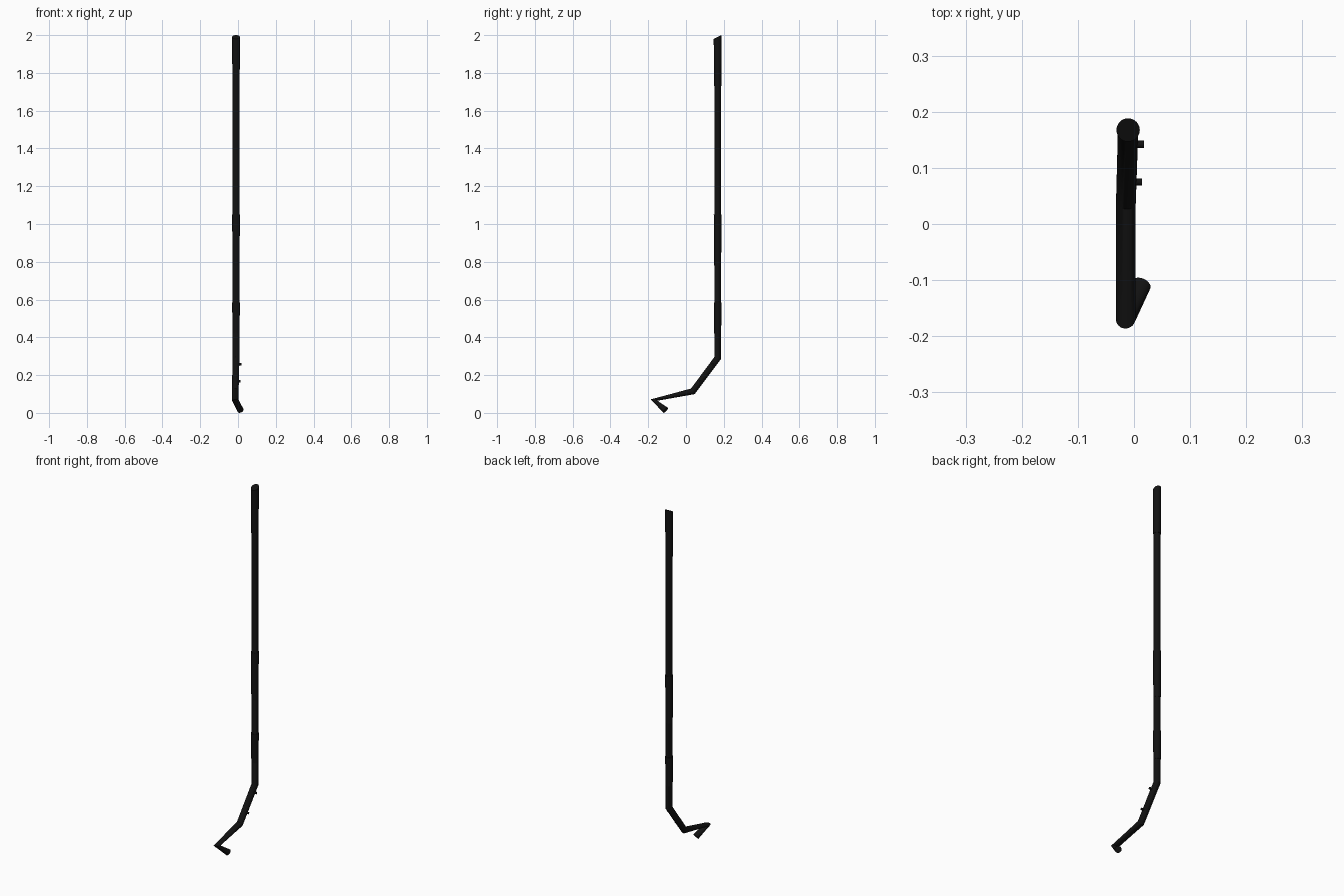
import bpy, bmesh
from math import cos, sin, pi, radians
from mathutils import Vector

if "Cube" in bpy.data.objects:
    bpy.data.objects.remove(bpy.data.objects["Cube"])

black = bpy.data.materials.new("black_metal")
black.diffuse_color = (0.006, 0.006, 0.006, 1)
black.use_nodes = True
black.node_tree.nodes["Principled BSDF"].inputs["Base Color"].default_value = black.diffuse_color
SIDES = 32


def finish(bm, name):
    bmesh.ops.recalc_face_normals(bm, faces=bm.faces)
    mesh = bpy.data.meshes.new(name)
    bm.to_mesh(mesh)
    bm.free()
    obj = bpy.data.objects.new(name, mesh)
    bpy.context.collection.objects.link(obj)
    mesh.materials.append(black)
    bpy.ops.object.select_all(action='DESELECT')
    bpy.context.view_layer.objects.active = obj
    obj.select_set(True)
    bpy.ops.object.shade_smooth_by_angle(angle=radians(35))
    return obj


def tube(name, points, radii, tangents=None, slant=0.0):
    """Capped round tube through points; slant tilts the first ring in y."""
    pts = [Vector(p) for p in points]
    tangents = tangents or {}
    bm = bmesh.new()
    rings = []
    for i, p in enumerate(pts):
        t = Vector()
        if i > 0:
            t += (p - pts[i - 1]).normalized()
        if i < len(pts) - 1:
            t += (pts[i + 1] - p).normalized()
        t = Vector(tangents.get(i, t)).normalized()
        side = Vector((1, 0, 0)) if abs(t.x) < 0.9 else Vector((0, 1, 0))
        u = (side - t * side.dot(t)).normalized()
        v = t.cross(u)
        ring = []
        for k in range(SIDES):
            a = 2 * pi * k / SIDES
            co = p + radii[i] * (u * cos(a) + v * sin(a))
            if i == 0:
                co.z += slant * (co.y - p.y)
            ring.append(bm.verts.new(co))
        rings.append(ring)
    for a, b in zip(rings, rings[1:]):
        for k in range(SIDES):
            n = (k + 1) % SIDES
            bm.faces.new((a[k], a[n], b[n], b[k]))
    bm.faces.new(rings[0])
    bm.faces.new(rings[-1])
    return finish(bm, name)


# Bent shaft: long upright, two cranks and a folded-back tip
PX, PY = -0.0105, 0.1675
shaft_path = [(PX, PY, 1.97), (PX, PY, 0.29), (-0.0145, 0.036, 0.114),
              (-0.0148, -0.169, 0.068), (0.013, -0.108, 0.0142)]
tube("bent_shaft", shaft_path, [0.0178, 0.0182, 0.0176, 0.0176, 0.0176],
     tangents={3: (0.15, -0.2, -1)})

# Grip with slanted top, and two tapered sleeves
tube("top_grip", [(PX, PY, 1.99), (PX, PY, 1.95), (PX, PY, 1.73)],
     [0.0208, 0.0206, 0.0192], slant=0.48)
for name, top, bottom in [("middle_sleeve", 1.05, 0.78),
                          ("lower_sleeve", 0.585, 0.42)]:
    tube(name, [(PX, PY, top), (PX, PY, bottom)], [0.0206, 0.0186])

# Small pegs on the right side of the upper crank
for i, (x, y, z) in enumerate([(0.0175, 0.142, 0.258), (0.0145, 0.075, 0.168)]):
    tube(f"side_peg_{i + 1}", [(-0.005, y, z), (x, y, z)], [0.0065, 0.0065])
